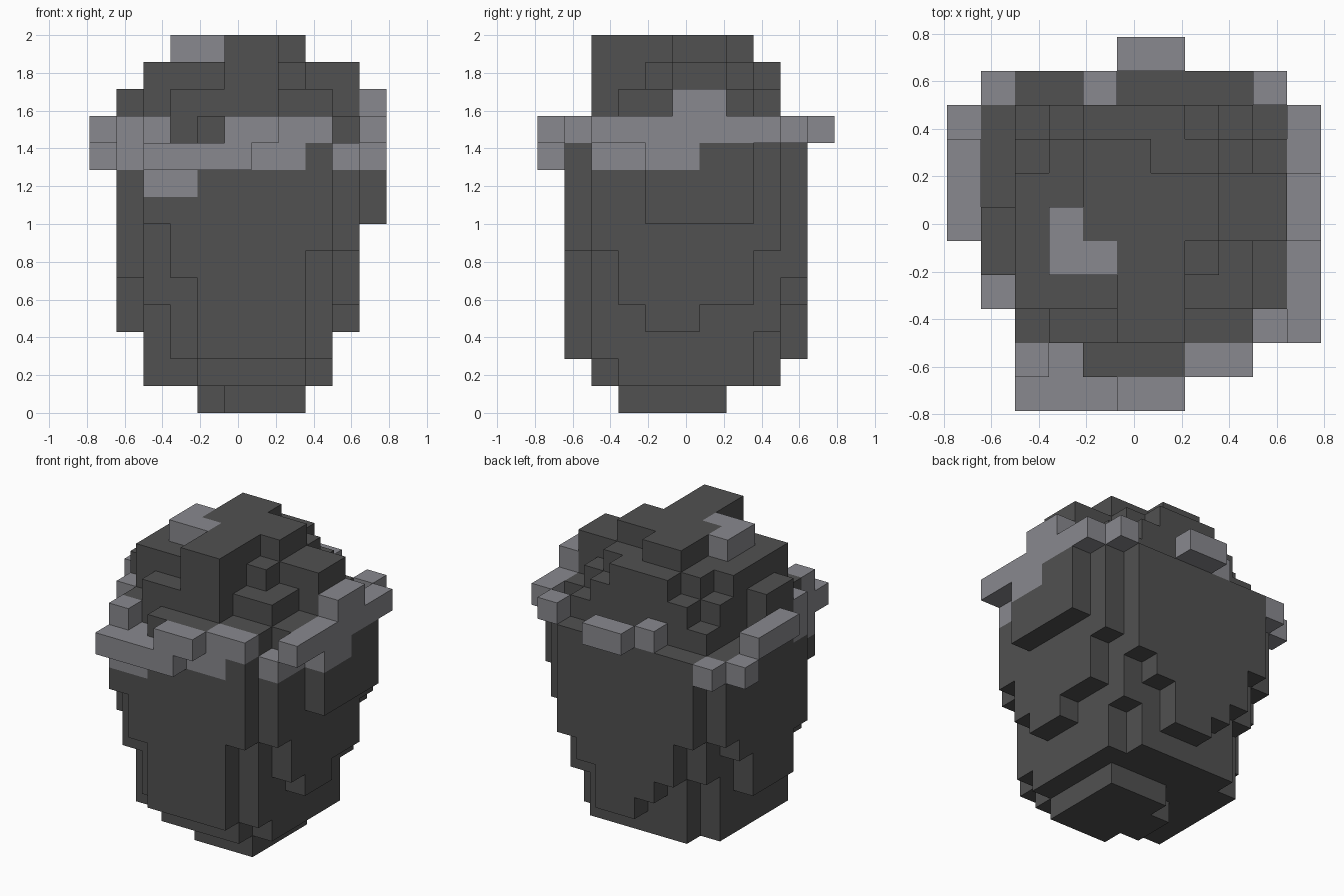
import bpy
import bmesh
from mathutils import Vector

cube = bpy.data.objects.get("Cube")
if cube:
    bpy.data.objects.remove(cube, do_unlink=True)

U = 1 / 7      # block size
HALF = 5.5     # half of the 11-block footprint


def material(name, rgb):
    m = bpy.data.materials.new(name)
    m.use_nodes = True
    m.diffuse_color = (*rgb, 1)
    m.node_tree.nodes["Principled BSDF"].inputs["Base Color"].default_value = (*rgb, 1)
    return m


DARK = material("dark grey", (0.082, 0.082, 0.082))
LIGHT = material("light grey", (0.25, 0.25, 0.272))


def cells(boxes):
    """Blocks filled by inclusive ranges (x0, x1, y0, y1, z0, z1)."""
    return {(x, y, z) for x0, x1, y0, y1, z0, z1 in boxes
            for x in range(x0, x1 + 1)
            for y in range(y0, y1 + 1)
            for z in range(z0, z1 + 1)}


# Snowy rim running around the shoulder
rim = [
    (2, 5, 0, 0, 9, 9), (5, 6, 0, 0, 10, 10),          # front ledge
    (2, 7, 1, 1, 9, 9), (2, 3, 1, 1, 8, 8),
    (2, 2, 1, 1, 10, 10), (7, 8, 1, 1, 10, 10),
    (9, 9, 2, 3, 9, 9), (10, 10, 4, 5, 9, 9),          # left side
    (10, 10, 2, 8, 10, 10), (10, 10, 5, 6, 11, 11),
    (9, 9, 9, 9, 10, 10), (4, 4, 9, 9, 10, 10),        # back
    (5, 6, 10, 10, 10, 10), (1, 1, 9, 9, 9, 9),
    (0, 0, 8, 8, 9, 9), (0, 0, 5, 7, 10, 10),          # right side
    (1, 1, 3, 3, 9, 10),
]
# Light patch on the crown
crown_patch = [(3, 3, 4, 5, 13, 13), (4, 4, 4, 4, 13, 13)]

# Foot and solid centre of the pot
foot = [(5, 7, 3, 6, 0, 0), (4, 4, 4, 5, 0, 0)]
core = [
    (4, 7, 2, 2, 1, 1), (2, 8, 3, 7, 1, 1), (3, 7, 8, 8, 1, 1),
    (3, 8, 2, 2, 2, 9), (2, 8, 3, 7, 2, 9), (3, 7, 8, 8, 2, 9),
    (2, 2, 2, 2, 4, 9), (8, 8, 8, 8, 3, 9), (2, 2, 8, 8, 4, 9),
]
# Stepped panels on the four sides of the pot
front_panel = [(4, 7, 1, 1, 2, 9), (3, 3, 1, 1, 5, 9),
               (8, 8, 1, 1, 6, 9), (2, 2, 1, 1, 7, 9)]
back_panel = [(5, 6, 9, 9, 2, 9), (4, 4, 9, 9, 3, 9), (7, 7, 9, 9, 4, 9),
              (3, 3, 9, 9, 4, 9), (8, 8, 9, 9, 5, 9), (2, 2, 9, 9, 6, 9)]
left_panel = [(9, 9, 4, 5, 3, 9), (9, 9, 3, 7, 4, 9), (9, 9, 2, 8, 6, 9),
              (10, 10, 4, 7, 7, 9)]
right_panel = [(1, 1, 4, 6, 3, 9), (1, 1, 3, 7, 5, 9), (1, 1, 8, 8, 6, 9)]

# Domed top, one course after another
dome = [
    (2, 8, 2, 8, 10, 10), (9, 9, 3, 7, 10, 10), (4, 6, 1, 1, 10, 10),
    (1, 1, 4, 5, 10, 11),
    (3, 6, 2, 2, 11, 11), (2, 8, 3, 6, 11, 11), (2, 8, 7, 7, 11, 11),
    (3, 7, 8, 8, 11, 11), (9, 9, 5, 6, 11, 12),
    (2, 6, 3, 3, 12, 12), (2, 7, 4, 4, 12, 12), (2, 8, 5, 6, 12, 12),
    (3, 7, 7, 7, 12, 12), (4, 6, 8, 8, 12, 12),
]
crown = [(5, 6, 2, 3, 12, 13), (5, 6, 4, 4, 13, 13),
         (4, 7, 5, 6, 13, 13), (4, 5, 7, 7, 13, 13)]

# Light parts come first and keep their blocks
PARTS = [
    ("rim", rim, LIGHT), ("crown_patch", crown_patch, LIGHT),
    ("foot", foot, DARK), ("pot_core", core, DARK),
    ("front_panel", front_panel, DARK), ("back_panel", back_panel, DARK),
    ("left_panel", left_panel, DARK), ("right_panel", right_panel, DARK),
    ("dome", dome, DARK), ("crown", crown, DARK),
]
solid = set().union(*(cells(b) for _, b, _ in PARTS))


def build(name, blocks, mat):
    """Mesh the exposed sides of the blocks and merge flat areas."""
    bm = bmesh.new()
    for c in sorted(blocks):
        centre = Vector(c) + Vector((0.5 - HALF, 0.5 - HALF, 0.5))
        for axis in range(3):
            for sign in (-1, 1):
                n = Vector((0, 0, 0))
                n[axis] = sign
                if tuple(int(a + b) for a, b in zip(c, n)) in solid:
                    continue
                u = Vector((0, 0, 0))
                u[(axis + 1) % 3] = 0.5
                v = n.cross(u)
                mid = centre + n * 0.5
                corners = (mid - u - v, mid + u - v, mid + u + v, mid - u + v)
                bm.faces.new([bm.verts.new(p * U) for p in corners])
    bmesh.ops.remove_doubles(bm, verts=bm.verts[:], dist=0.001)
    bmesh.ops.dissolve_limit(bm, angle_limit=0.01,
                             verts=bm.verts[:], edges=bm.edges[:])
    mesh = bpy.data.meshes.new(name)
    bm.to_mesh(mesh)
    bm.free()
    mesh.materials.append(mat)
    bpy.context.collection.objects.link(bpy.data.objects.new(name, mesh))


used = set()
for name, boxes, mat in PARTS:
    blocks = cells(boxes) - used
    used |= blocks
    build(name, blocks, mat)
